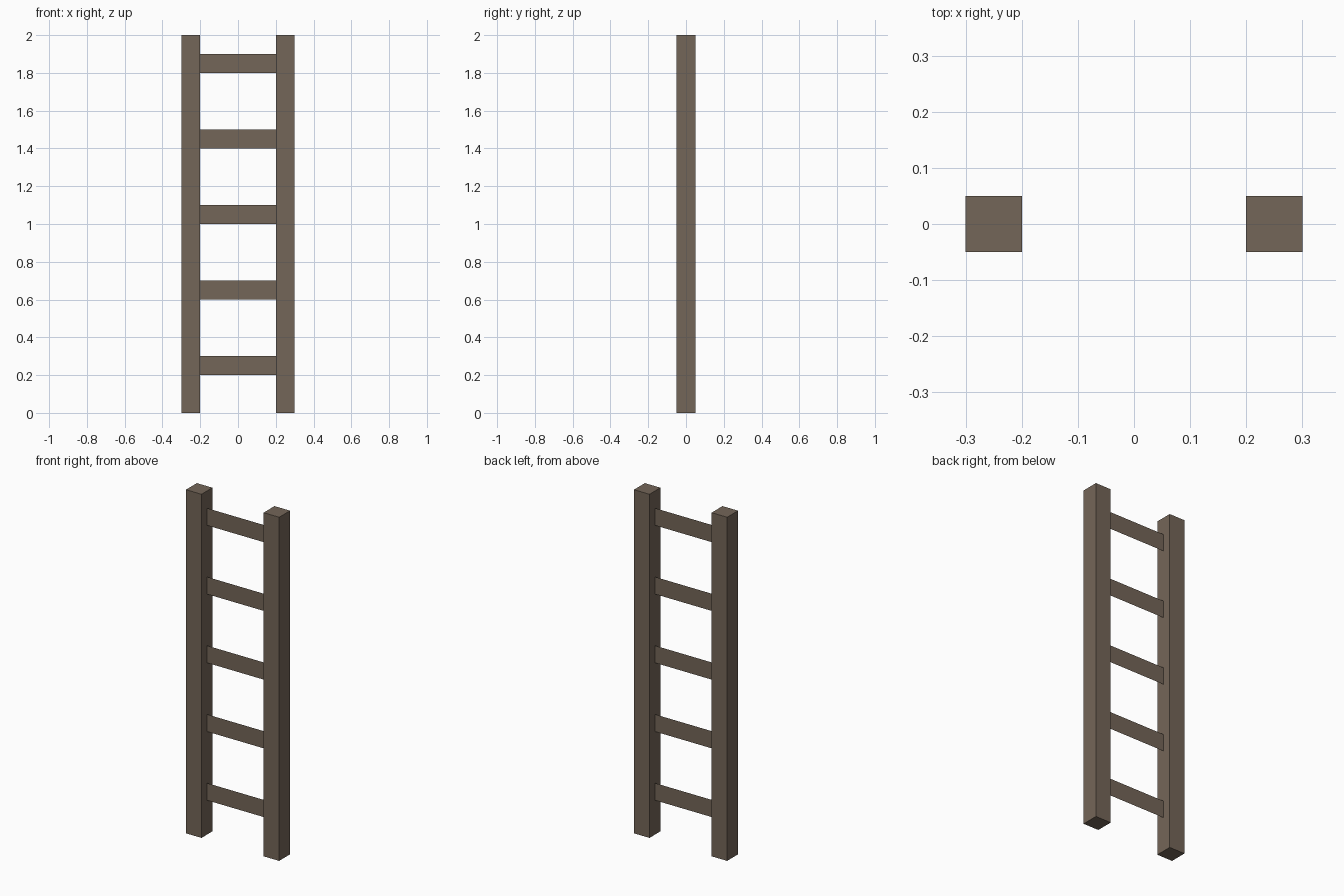
import bpy

if "Cube" in bpy.data.objects:
    bpy.data.objects.remove(bpy.data.objects["Cube"])

wood = bpy.data.materials.new("weathered_wood")
wood.diffuse_color = (0.175, 0.133, 0.098, 1.0)
wood.use_nodes = True
wood.node_tree.nodes["Principled BSDF"].inputs["Base Color"].default_value = wood.diffuse_color


def finish(obj, name):
    obj.name = name
    obj.data.name = name
    obj.data.materials.append(wood)


# Square side posts
for side, x in (("left", -0.25), ("right", 0.25)):
    bpy.ops.mesh.primitive_cube_add(size=1, location=(x, 0, 1.0))
    post = bpy.context.object
    post.scale = (0.1, 0.1, 2.0)
    bpy.ops.object.transform_apply(location=False, rotation=False, scale=True)
    finish(post, side + "_post")

# Flat, paper-thin rungs between the posts, evenly spaced
for i in range(5):
    z = 0.2 + 0.4 * i
    mesh = bpy.data.meshes.new("rung")
    mesh.from_pydata(
        [(-0.2, 0, z), (0.2, 0, z), (0.2, 0, z + 0.1), (-0.2, 0, z + 0.1)],
        [], [(0, 1, 2, 3)])
    rung = bpy.data.objects.new("rung", mesh)
    bpy.context.collection.objects.link(rung)
    finish(rung, f"rung_{i + 1}")
